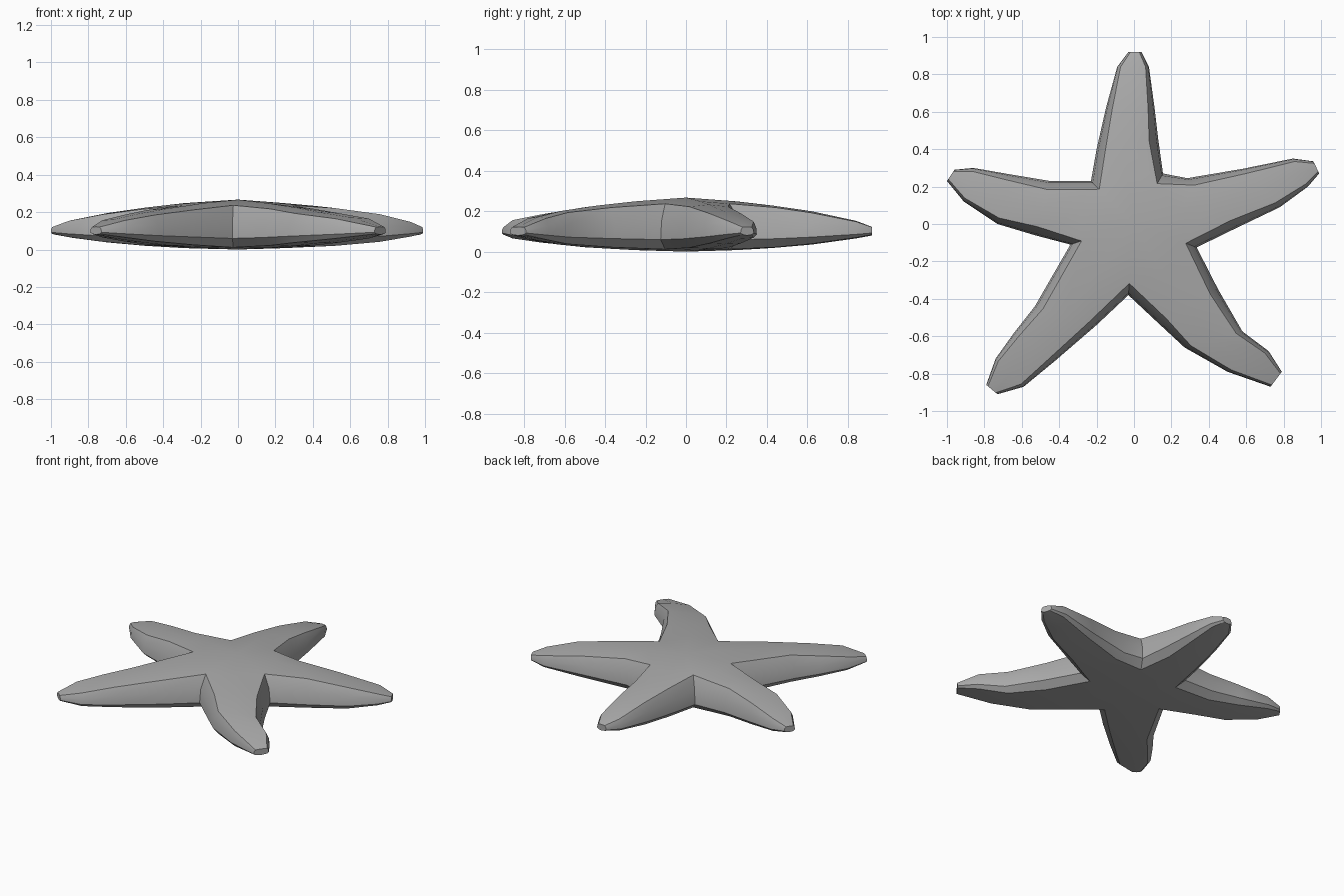
import bpy, bmesh
from math import radians
from mathutils import Vector

cube = bpy.data.objects.get("Cube")
if cube:
    bpy.data.objects.remove(cube, do_unlink=True)

grey = bpy.data.materials.new("stone grey")
grey.use_nodes = True
grey.diffuse_color = (0.4, 0.4, 0.4, 1)
grey.node_tree.nodes["Principled BSDF"].inputs["Base Color"].default_value = grey.diffuse_color

# Corners between the arms, counterclockwise from the right of the rear arm
NOTCHES = [(.155, .27), (-.23, .23), (-.34, -.11), (-.03, -.38), (.335, -.125)]
# Each arm: one edge from root to tip, then the opposite edge from root to tip
ARMS = [
    ([(.13, .45), (.11, .62), (.08, .84), (.04, .92)],
     [(-.2, .4), (-.15, .62), (-.09, .84), (-.03, .92)]),
    ([(-.45, .23), (-.66, .265), (-.86, .3), (-.96, .29)],
     [(-.53, -.06), (-.73, 0), (-.91, .12), (-1, .23)]),
    ([(-.53, -.44), (-.64, -.58), (-.74, -.72), (-.79, -.86)],
     [(-.2, -.54), (-.42, -.73), (-.59, -.87), (-.73, -.91)]),
    ([(.13, -.53), (.27, -.66), (.5, -.79), (.73, -.87)],
     [(.45, -.35), (.58, -.575), (.72, -.68), (.79, -.79)]),
    ([(.55, -.02), (.78, .09), (.93, .2), (.99, .27)],
     [(.285, .245), (.58, .295), (.85, .35), (.96, .335)]),
]
MID_Z = .11
ROOT = .28
# Fraction of arm length, ridge height, belly height
PROFILE = [(0, .275, .008), (.3, .255, .016), (.6, .22, .034), (.87, .175, .066), (1, .13, .088)]


def heights(u):
    for (u0, t0, b0), (u1, t1, b1) in zip(PROFILE, PROFILE[1:]):
        if u <= u1:
            f = (u - u0) / (u1 - u0)
            return t0 + (t1 - t0) * f, b0 + (b1 - b0) * f
    return PROFILE[-1][1:]


bm = bmesh.new()


def edge_column(point, inward, u):
    """Vertices up one side wall: belly edge, low, middle, top edge."""
    top, belly = heights(u)
    inset = .07 * (1 - u) + .012
    levels = [(inset, belly + .004),
              (0, MID_Z - (MID_Z - belly) * .45),
              (inset * .2, MID_Z + (top - MID_Z) * .35),
              (inset, MID_Z + (top - MID_Z) * .92)]
    column = []
    for offset, z in levels:
        p = point + inward * offset
        column.append(bm.verts.new((p.x, p.y, z)))
    return column


def section(a, b, centre, u):
    """Closed cross-section from two wall columns plus ridge and belly points."""
    top, belly = heights(u)
    ridge = bm.verts.new((centre.x, centre.y, top))
    keel = bm.verts.new((centre.x, centre.y, belly))
    return a + [ridge] + b[::-1] + [keel]


# Shared notch columns and the two centre points of the body
notches = [Vector(n) for n in NOTCHES]
columns = [edge_column(n, -n.normalized(), ROOT) for n in notches]
top_z, belly_z = heights(0)
crown = bm.verts.new((0, 0, top_z))
base = bm.verts.new((0, 0, belly_z))

# Loft every arm outward from the body
for i, (side_a, side_b) in enumerate(ARMS):
    j = (i + 1) % len(ARMS)
    tip = (Vector(side_a[-1]) + Vector(side_b[-1])) / 2
    previous = section(columns[i], columns[j], (notches[i] + notches[j]) / 2, ROOT)
    for corner, centre in ((3, crown), (0, base)):
        middle = previous[4] if corner else previous[9]
        bm.faces.new((columns[i][corner], middle, centre))
        bm.faces.new((middle, columns[j][corner], centre))
    for pa, pb in zip(side_a, side_b):
        a, b = Vector(pa), Vector(pb)
        centre = (a + b) / 2
        u = min(1, max(ROOT, centre.length / tip.length))
        across = (b - a).normalized()
        ring = section(edge_column(a, across, u), edge_column(b, -across, u), centre, u)
        for k in range(len(ring)):
            n = (k + 1) % len(ring)
            bm.faces.new((previous[k], previous[n], ring[n], ring[k]))
        previous = ring
    bm.faces.new(previous)

bmesh.ops.recalc_face_normals(bm, faces=bm.faces)
lowest = min(v.co.z for v in bm.verts)
bmesh.ops.translate(bm, verts=bm.verts, vec=(0, 0, -lowest))
mesh = bpy.data.meshes.new("starfish_body")
bm.to_mesh(mesh)
bm.free()
mesh.materials.append(grey)
starfish = bpy.data.objects.new("starfish_body", mesh)
bpy.context.collection.objects.link(starfish)

# Soft skin with crisp wall edges
bpy.ops.object.select_all(action="DESELECT")
starfish.select_set(True)
bpy.context.view_layer.objects.active = starfish
bpy.ops.object.shade_smooth_by_angle(angle=radians(30))
